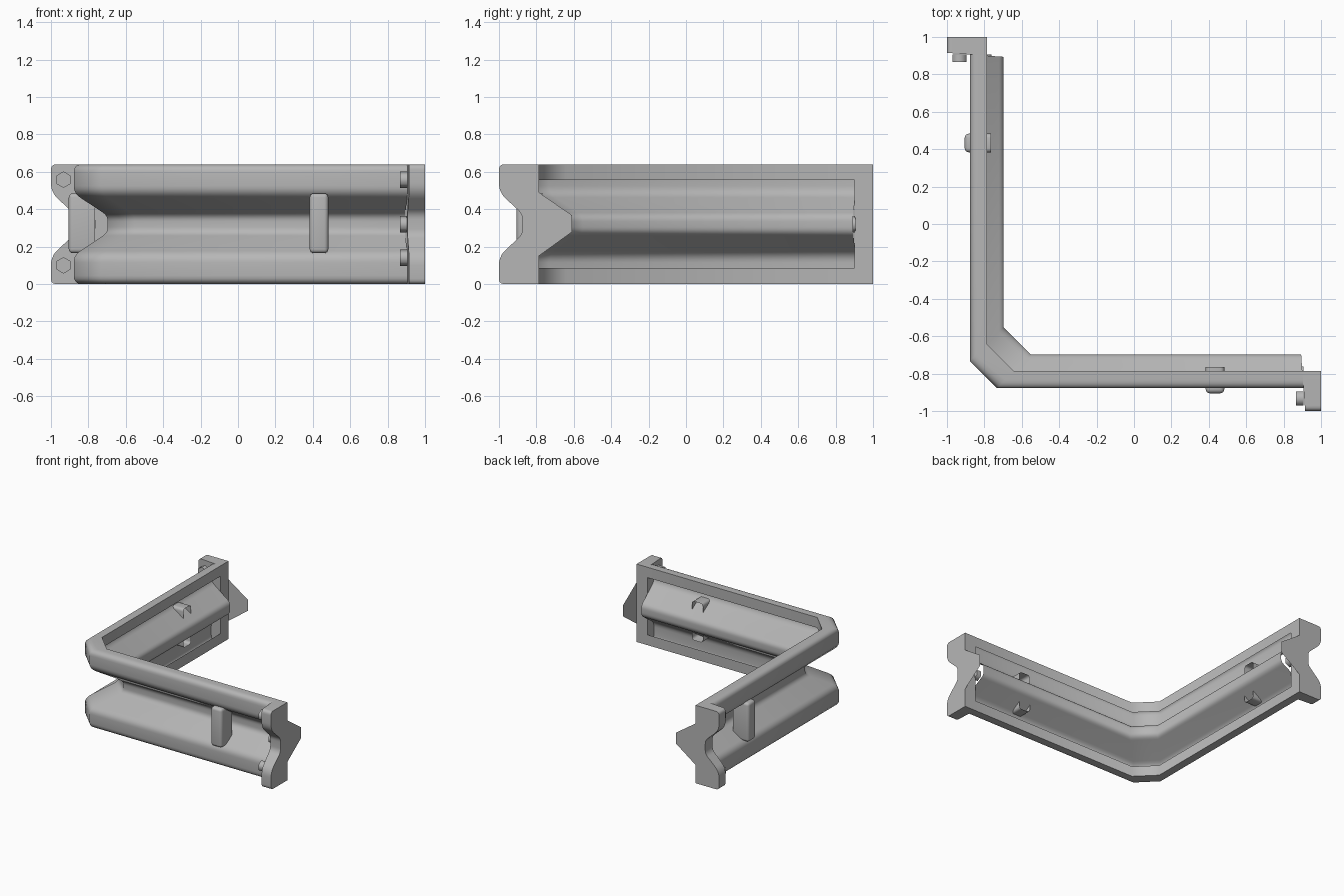
import bpy, bmesh, math
from mathutils import Vector, Matrix

if "Cube" in bpy.data.objects:
    bpy.data.objects.remove(bpy.data.objects["Cube"])

MID = 0.32
# Swaps x and y, turning a part on the front leg into the same part on the side leg
SWAP = Matrix(((0, 1, 0, 0), (1, 0, 0, 0), (0, 0, 1, 0), (0, 0, 0, 1)))

grey = bpy.data.materials.new("dark_grey_metal")
grey.diffuse_color = (0.47, 0.47, 0.47, 1)
grey.use_nodes = True
grey.node_tree.nodes["Principled BSDF"].inputs["Base Color"].default_value = grey.diffuse_color


def finish(name, bm, swap=False, recalc=True, angle=50):
    if recalc:
        bmesh.ops.recalc_face_normals(bm, faces=bm.faces)
    me = bpy.data.meshes.new(name)
    bm.to_mesh(me)
    bm.free()
    if swap:
        me.transform(SWAP)
        me.flip_normals()
    me.materials.append(grey)
    ob = bpy.data.objects.new(name, me)
    bpy.context.collection.objects.link(ob)
    bpy.ops.object.select_all(action='DESELECT')
    ob.select_set(True)
    bpy.context.view_layer.objects.active = ob
    bpy.ops.object.shade_smooth_by_angle(angle=math.radians(angle))
    return ob


def rounded(corners, steps=5):
    """Open list of (depth, z, cut): replaces each cut corner by a small curve."""
    out = []
    for i, (d, z, r) in enumerate(corners):
        p = Vector((d, z))
        if r == 0:
            out.append(p)
            continue
        a = Vector(corners[i - 1][:2])
        b = Vector(corners[(i + 1) % len(corners)][:2])
        a = p + (a - p).normalized() * r
        b = p + (b - p).normalized() * r
        for k in range(steps + 1):
            t = k / steps
            out.append(a * (1 - t) ** 2 + p * 2 * t * (1 - t) + b * t * t)
    return out


def mirrored(upper):
    """Adds the lower half of a profile, mirrored about the mid height."""
    return upper + [(d, 2 * MID - z, r) for d, z, r in reversed(upper)]


def slope(d):
    """Position along a leg of the slanted joint between rail and bracket."""
    return 0.9 - 0.07 * (d + 0.787)


# Corrugated sheet rail with folded lips, swept round the chamfered corner
rail = rounded(mirrored([(-0.787, 0.555, 0), (-0.787, 0.64, 0), (-0.878, 0.64, 0.045),
                         (-0.878, 0.485, 0.04), (-0.697, 0.365, 0.03)]))
bm = bmesh.new()
rows = []
for d, z in rail:
    c, e = d + 0.145, slope(d)
    rows.append([bm.verts.new((x, y, z)) for x, y in ((e, d), (c, d), (d, c), (d, e))])
for r0, r1 in zip(rows, rows[1:]):
    for i in range(3):
        bm.faces.new((r0[i], r1[i], r1[i + 1], r0[i + 1]))
finish("corner_rail", bm, recalc=False)

# Outer outline of the end brackets
bracket = rounded(mirrored([(-0.787, 0.64, 0), (-1.0, 0.64, 0.03),
                            (-1.0, 0.49, 0.05), (-0.875, 0.375, 0.03)]))

for leg, swap, low_bolt in (("front", False, 0.14), ("side", True, 0.10)):
    # End bracket with a slightly sloped inner face
    bm = bmesh.new()
    near = [bm.verts.new((slope(y), y, z)) for y, z in bracket]
    far = [bm.verts.new((1.0, y, z)) for y, z in bracket]
    n = len(near)
    bm.faces.new(near)
    # Outer end face, with its flat point reaching past the inner side
    spike = [bm.verts.new((1.0, y, z)) for y, z in
             ((-0.787, 0.15), (-0.61, 0.278), (-0.61, 0.368), (-0.787, 0.49))]
    bm.faces.new(far[::-1])
    bm.faces.new(spike)
    for i in range(n):
        j = (i + 1) % n
        bm.faces.new((near[i], far[i], far[j], near[j]))
    finish(leg + "_end_bracket", bm, swap)

    # Block bridging the groove, open at the back
    bm = bmesh.new()
    bmesh.ops.create_cube(bm, size=1)
    bmesh.ops.scale(bm, vec=(0.1, 0.14, 0.32), verts=bm.verts)
    bmesh.ops.translate(bm, vec=(0.433, -0.835, 0.325), verts=bm.verts)
    bmesh.ops.bevel(bm, geom=[e for e in bm.edges
                              if all(v.co.y < -0.85 for v in e.verts)
                              or abs(e.verts[0].co.y - e.verts[1].co.y) > 0.1],
                    offset=0.022, segments=4, profile=0.5, affect='EDGES')
    bmesh.ops.recalc_face_normals(bm, faces=bm.faces)
    back = [f for f in bm.faces if f.normal.y > 0.9]
    bmesh.ops.delete(bm, geom=back, context='FACES_ONLY')
    finish(leg + "_groove_block", bm, swap, recalc=False)

    # Hexagonal bolt heads
    for y, z in ((-0.933, 0.558), (-0.80, MID), (-0.933, low_bolt)):
        bm = bmesh.new()
        bmesh.ops.create_cone(bm, cap_ends=True, segments=6,
                              radius1=0.044, radius2=0.044, depth=0.04)
        bmesh.ops.transform(bm, verts=bm.verts,
                            matrix=Matrix.Translation((0.886, y, z))
                            @ Matrix.Rotation(math.pi / 2, 4, 'Y')
                            @ Matrix.Rotation(math.pi / 6, 4, 'Z'))
        finish(leg + "_bolt", bm, swap, angle=65)
